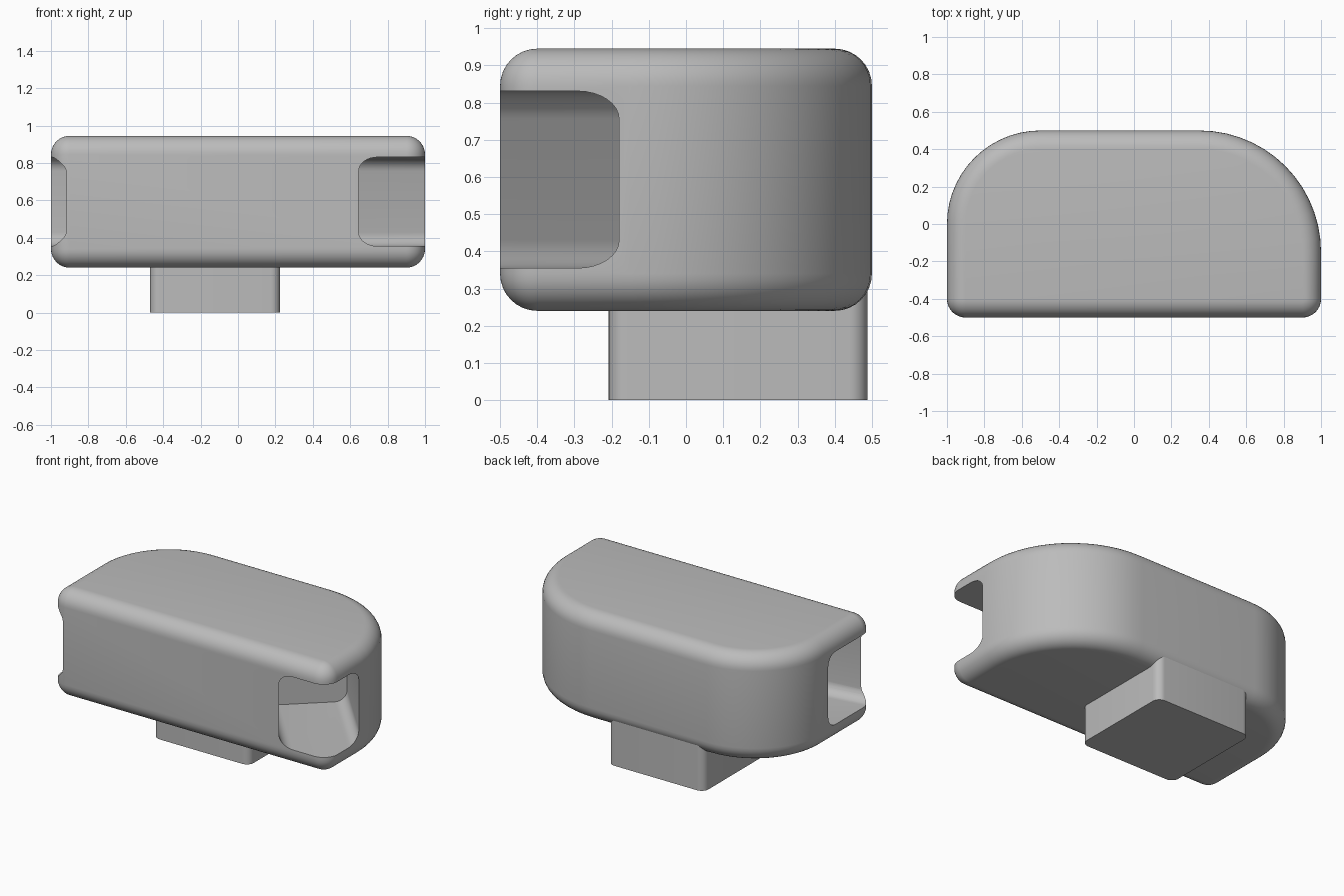
import bpy
import bmesh
from math import sin, cos, pi, radians
from mathutils import Matrix, Vector

default = bpy.data.objects.get("Cube")
if default:
    bpy.data.objects.remove(default)

GREY = (0.5, 0.5, 0.5, 1.0)
grey = bpy.data.materials.new("plain grey")
grey.use_nodes = True
grey.diffuse_color = GREY
grey.node_tree.nodes["Principled BSDF"].inputs["Base Color"].default_value = GREY


def outline(x0, x1, y0, y1, radii, inset=0.0, steps=14):
    """Rounded rectangle, radii from back-left-of-plan (+x +y) anticlockwise."""
    points = []
    signs = [(1, 1), (-1, 1), (-1, -1), (1, -1)]
    for i, ((sx, sy), r) in enumerate(zip(signs, radii)):
        cx = x1 - r if sx > 0 else x0 + r
        cy = y1 - r if sy > 0 else y0 + r
        for k in range(steps + 1):
            a = (i + k / steps) * pi / 2
            points.append((cx + (r - inset) * cos(a), cy + (r - inset) * sin(a)))
    return points


def loft(name, rings, matrix=Matrix()):
    """Skin a stack of (outline, height) rings and cap both ends."""
    bm = bmesh.new()
    loops = [[bm.verts.new((x, y, z)) for x, y in pts] for pts, z in rings]
    n = len(loops[0])
    for low, high in zip(loops, loops[1:]):
        for i in range(n):
            j = (i + 1) % n
            bm.faces.new((low[i], low[j], high[j], high[i]))
    bm.faces.new(loops[0][::-1])
    bm.faces.new(loops[-1])
    bmesh.ops.remove_doubles(bm, verts=bm.verts, dist=0.0002)
    bmesh.ops.transform(bm, matrix=matrix, verts=bm.verts)
    bmesh.ops.recalc_face_normals(bm, faces=bm.faces)
    mesh = bpy.data.meshes.new(name)
    bm.to_mesh(mesh)
    bm.free()
    mesh.materials.append(grey)
    obj = bpy.data.objects.new(name, mesh)
    bpy.context.collection.objects.link(obj)
    return obj


def activate(obj):
    bpy.ops.object.select_all(action="DESELECT")
    obj.select_set(True)
    bpy.context.view_layer.objects.active = obj


# Main body: D-shaped plan with all rims rounded
BOTTOM, TOP, RIM, STEPS = 0.24, 0.945, 0.1, 8
plan = (-1, 1, -0.5, 0.5, (0.65, 0.5, RIM, RIM))
arc = [(RIM * (1 - sin(k / STEPS * pi / 2)), RIM * (1 - cos(k / STEPS * pi / 2)))
       for k in range(STEPS + 1)]
rings = [(outline(*plan, inset=d), BOTTOM + h) for d, h in arc]
rings += [(outline(*plan, inset=d), TOP - h) for d, h in reversed(arc)]
body = loft("body", rings)


# Square pockets with rounded edges, bored in from each end
def bore(front, side, depth):
    front, side = Vector((*front, 0)), Vector((*side, 0))
    across = (side - front).normalized()
    up = Vector((0, 0, 1))
    outward = across.cross(up)
    if outward.dot(front) < 0:
        outward.negate()
    middle = (front + side) / 2 + up * 0.593
    frame = Matrix((across, up, outward)).transposed().to_4x4()
    frame.translation = middle
    w = (side - front).length / 2
    section = outline(-w, w, -0.238, 0.238, [0.075] * 4, steps=8)
    cutter = loft("pocket_cutter", [(section, -depth), (section, 0.5)], frame)
    cutter.hide_render = True
    mod = body.modifiers.new("pocket", "BOOLEAN")
    mod.operation = "DIFFERENCE"
    mod.solver = "EXACT"
    mod.object = cutter
    activate(body)
    bpy.ops.object.modifier_apply(modifier=mod.name)
    bpy.data.objects.remove(cutter)


bore((0.645, -0.5), (1.0, -0.18), 0.57)
bore((-0.93, -0.5), (-1.0, -0.04), 0.57)

# Pedestal block under the body
foot = outline(-0.47, 0.225, -0.208, 0.488, [0.05] * 4, steps=8)
pedestal = loft("pedestal", [(foot, 0.0), (foot, 0.34)])

for part in (body, pedestal):
    activate(part)
    bpy.ops.object.shade_smooth_by_angle(angle=radians(30))
